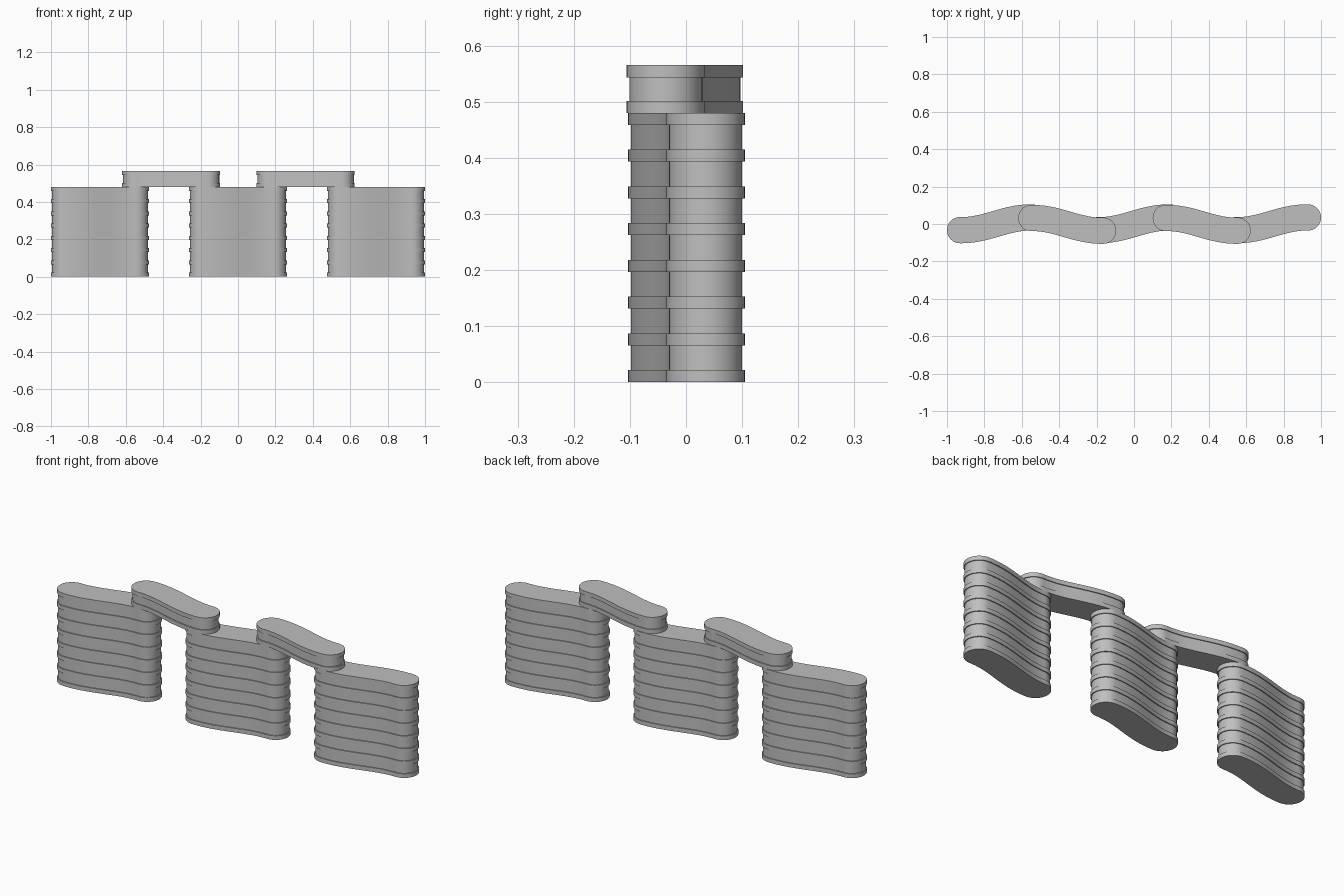
import bpy
import bmesh
import math

RADIUS = 0.07       # half thickness of the wavy outline
CAP_X = 0.192       # distance of each round end from the middle
SWAY = 0.034        # sideways swing of the centre line
PEAK_X = 0.185      # where the swing is greatest
GROOVE = 0.005      # how far the grooves are set back
RIB = 0.0215        # rib height

if "Cube" in bpy.data.objects:
    bpy.data.objects.remove(bpy.data.objects["Cube"])

grey = bpy.data.materials.new("plain_grey")
grey.use_nodes = True
colour = (0.52, 0.52, 0.52, 1)
grey.diffuse_color = colour
grey.node_tree.nodes["Principled BSDF"].inputs["Base Color"].default_value = colour


def outline(radius, direction):
    """S-shaped slab outline with round ends, counter-clockwise."""
    steps, cap_steps = 40, 20
    k = math.pi / (2 * PEAK_X)

    def centre(x):
        y = direction * SWAY * math.sin(k * x)
        return y, math.atan(direction * SWAY * k * math.cos(k * x))

    half = []
    # lower flank
    for i in range(steps):
        x = CAP_X * (2 * i / steps - 1)
        y, a = centre(x)
        half.append((x + radius * math.sin(a), y - radius * math.cos(a)))
    # round end
    y, a = centre(CAP_X)
    for i in range(cap_steps):
        t = a - math.pi / 2 + math.pi * i / cap_steps
        half.append((CAP_X + radius * math.cos(t), y + radius * math.sin(t)))
    # the shape repeats itself after half a turn
    return half + [(-x, -y) for x, y in half]


def ribbed_block(name, location, height, ribs, direction):
    """Stack of wavy rings, alternating rib and groove."""
    pitch = (height - RIB) / (ribs - 1)
    wide, narrow = outline(RADIUS, direction), outline(RADIUS - GROOVE, direction)
    levels = []
    for i in range(ribs):
        z = i * pitch
        levels += [(wide, z), (wide, z + RIB)]
        if i < ribs - 1:
            levels += [(narrow, z + RIB), (narrow, z + pitch)]

    bm = bmesh.new()
    rings = [[bm.verts.new((x, y, z)) for x, y in shape] for shape, z in levels]
    n = len(wide)
    for low, high in zip(rings, rings[1:]):
        for i in range(n):
            j = (i + 1) % n
            bm.faces.new((low[i], low[j], high[j], high[i]))
    bm.faces.new(rings[0][::-1])
    bm.faces.new(rings[-1])

    mesh = bpy.data.meshes.new(name)
    bm.to_mesh(mesh)
    bm.free()
    mesh.materials.append(grey)
    obj = bpy.data.objects.new(name, mesh)
    obj.location = location
    bpy.context.collection.objects.link(obj)
    bpy.ops.object.select_all(action="DESELECT")
    obj.select_set(True)
    bpy.context.view_layer.objects.active = obj
    bpy.ops.object.shade_smooth_by_angle(angle=math.radians(30))


# tall standing blocks
for name, x in (("right_block", -0.738), ("middle_block", 0), ("left_block", 0.738)):
    ribbed_block(name, (x, 0.001, 0), 0.48, 8, 1)

# low bridging slabs, swaying the opposite way
for name, x in (("right_bridge", -0.357), ("left_bridge", 0.362)):
    ribbed_block(name, (x, -0.002, 0.48), 0.085, 2, -1)
